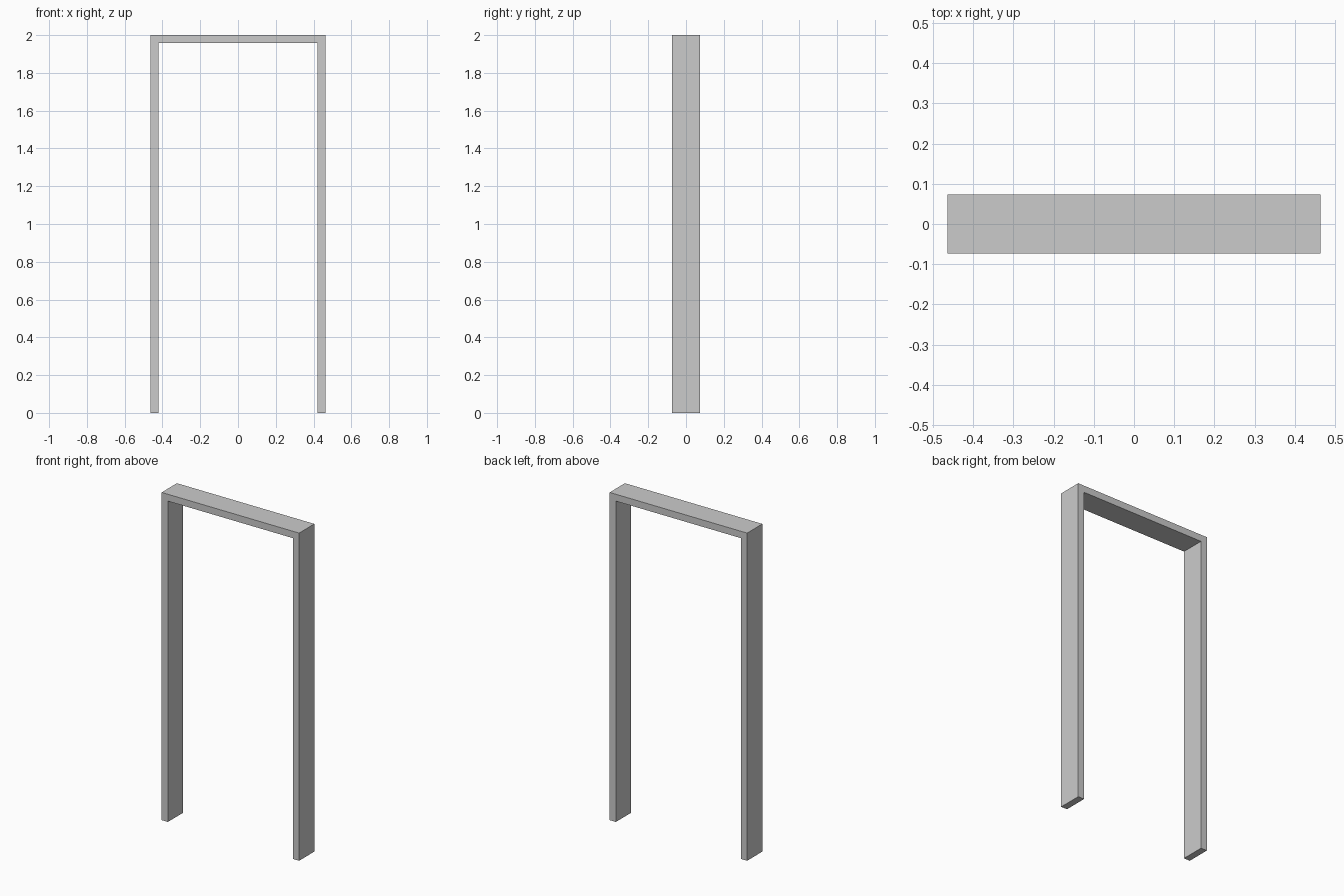
import bpy
import bmesh

if "Cube" in bpy.data.objects:
    bpy.data.objects.remove(bpy.data.objects["Cube"])

HALF_W, HEIGHT, HALF_D, THICK = 0.464, 2.0, 0.0735, 0.042

mat = bpy.data.materials.new("plain grey")
mat.diffuse_color = (0.6, 0.6, 0.6, 1.0)
mat.use_nodes = True
mat.node_tree.nodes["Principled BSDF"].inputs["Base Color"].default_value = mat.diffuse_color

# door frame: U-shaped front profile extruded through its depth
inner = HALF_W - THICK
profile = [(-HALF_W, 0), (-inner, 0), (-inner, HEIGHT - THICK),
           (inner, HEIGHT - THICK), (inner, 0), (HALF_W, 0),
           (HALF_W, HEIGHT), (-HALF_W, HEIGHT)]

bm = bmesh.new()
face = bm.faces.new([bm.verts.new((x, -HALF_D, z)) for x, z in profile])
ext = bmesh.ops.extrude_face_region(bm, geom=[face], use_keep_orig=True)
new_verts = [g for g in ext["geom"] if isinstance(g, bmesh.types.BMVert)]
bmesh.ops.translate(bm, verts=new_verts, vec=(0, 2 * HALF_D, 0))
bmesh.ops.recalc_face_normals(bm, faces=bm.faces)

mesh = bpy.data.meshes.new("door_frame")
bm.to_mesh(mesh)
bm.free()
mesh.materials.append(mat)
frame = bpy.data.objects.new("door_frame", mesh)
bpy.context.collection.objects.link(frame)
